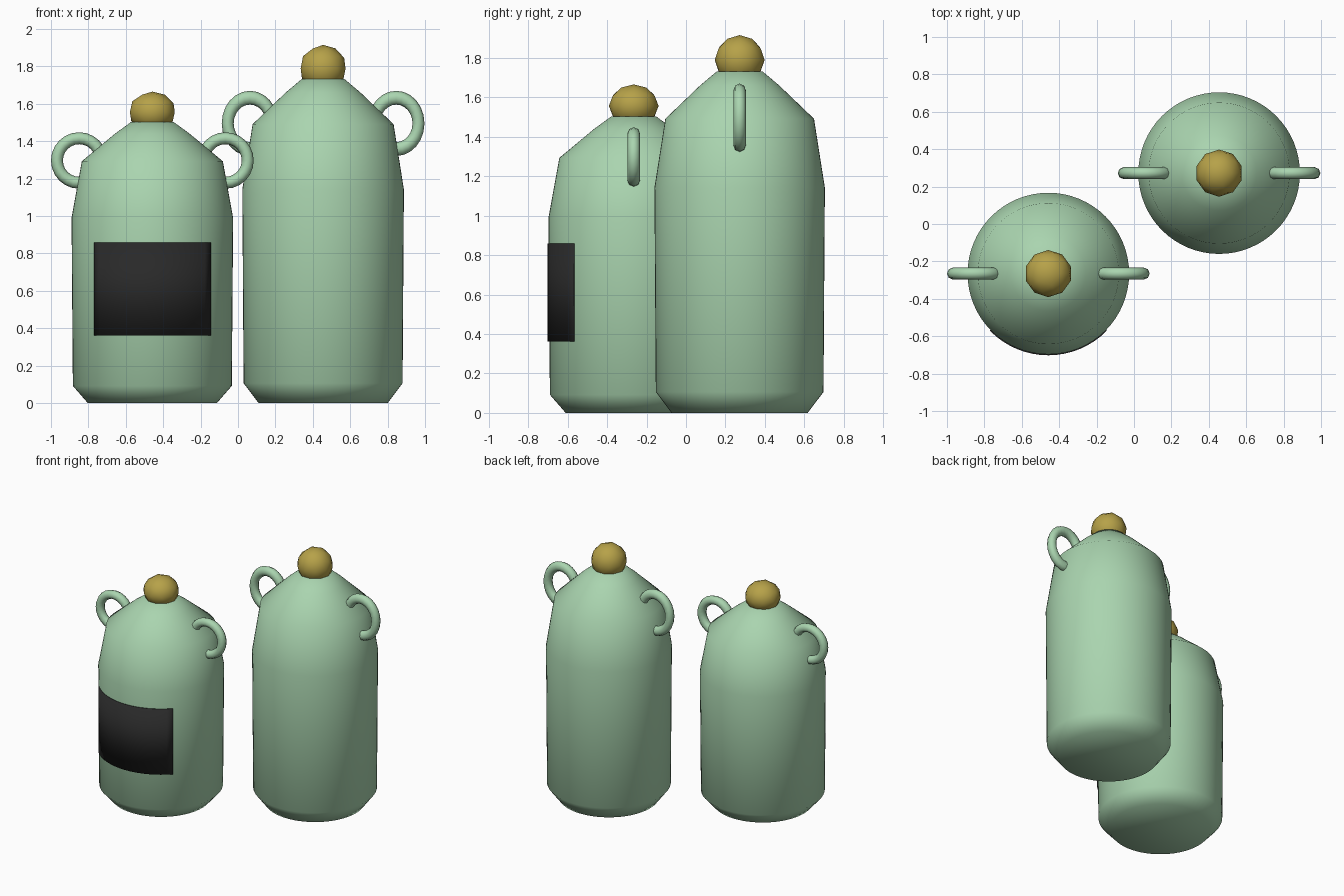
import bpy, bmesh, math
from mathutils import Matrix

if "Cube" in bpy.data.objects:
    bpy.data.objects.remove(bpy.data.objects["Cube"])


def material(name, rgb):
    m = bpy.data.materials.new(name)
    m.diffuse_color = (*rgb, 1.0)
    m.use_nodes = True
    m.node_tree.nodes["Principled BSDF"].inputs["Base Color"].default_value = m.diffuse_color
    return m


GREEN = material("sage green", (0.40, 0.66, 0.43))
GOLD = material("gold", (0.47, 0.36, 0.066))
BLACK = material("charcoal", (0.022, 0.022, 0.022))


def make_object(name, bm, mat, loc, smooth=True):
    bmesh.ops.recalc_face_normals(bm, faces=bm.faces[:])
    me = bpy.data.meshes.new(name)
    bm.to_mesh(me)
    bm.free()
    me.materials.append(mat)
    for p in me.polygons:
        p.use_smooth = smooth
    ob = bpy.data.objects.new(name, me)
    ob.location = loc
    bpy.context.collection.objects.link(ob)
    return ob


def lathe(rings, steps):
    """Closed solid of revolution from (radius, z) pairs."""
    bm = bmesh.new()
    loops = [[bm.verts.new((r * math.cos(2 * math.pi * i / steps),
                            r * math.sin(2 * math.pi * i / steps), z))
              for i in range(steps)] for r, z in rings]
    for a, b in zip(loops, loops[1:]):
        for i in range(steps):
            j = (i + 1) % steps
            bm.faces.new((a[i], a[j], b[j], b[i]))
    bm.faces.new(loops[0])
    bm.faces.new(loops[-1])
    return bm


def torus(major, minor, n=24, m=8):
    """Ring lying in the xz plane."""
    bm = bmesh.new()
    v = []
    for i in range(n):
        a = 2 * math.pi * i / n
        row = []
        for k in range(m):
            b = 2 * math.pi * k / m
            r = major + minor * math.cos(b)
            row.append(bm.verts.new((r * math.cos(a), minor * math.sin(b), r * math.sin(a))))
        v.append(row)
    for i in range(n):
        for k in range(m):
            p, q = (i + 1) % n, (k + 1) % m
            bm.faces.new((v[i][k], v[p][k], v[p][q], v[i][q]))
    return bm


# Jar profile: chamfered foot, tall body, tapered neck, sloped shoulder
PROFILE = [(0.345, 0), (0.425, 0.092), (0.432, 0.99), (0.377, 1.293),
           (0.20, 1.44), (0.115, 1.502)]


def make_jar(name, x, y, stretch, knob_z):
    # Body
    make_object(name + "_body", lathe([(r, z * stretch) for r, z in PROFILE], 64),
                GREEN, (x, y, 0))
    # Pair of ring handles
    for side, sx in (("left", -1), ("right", 1)):
        bm = torus(0.119, 0.032)
        bmesh.ops.transform(bm, matrix=Matrix.Diagonal((1, 1, stretch, 1)), verts=bm.verts)
        make_object(f"{name}_{side}_handle", bm, GREEN,
                    (x + sx * 0.391, y, 1.297 * stretch))
    # Round knob on the lid
    bm = bmesh.new()
    bmesh.ops.create_icosphere(bm, subdivisions=2, radius=0.126)
    bmesh.ops.transform(bm, matrix=Matrix.Diagonal((1, 1, stretch / 1.153, 1)), verts=bm.verts)
    make_object(name + "_knob", bm, GOLD, (x, y, knob_z))


make_jar("small_jar", -0.458, -0.265, 1.0, 1.556)
make_jar("large_jar", 0.455, 0.272, 1.153, 1.789)

# Curved label plate wrapped on the front of the small jar
bm = bmesh.new()
cols = []
for i in range(17):
    a = math.radians(-90 - 45.7 + 91.4 * i / 16)
    cols.append([bm.verts.new((0.437 * math.cos(a), 0.437 * math.sin(a), z))
                 for z in (0.362, 0.858)])
for a, b in zip(cols, cols[1:]):
    bm.faces.new((a[0], b[0], b[1], a[1]))
label = make_object("label", bm, BLACK, (-0.458, -0.265, 0))
solid = label.modifiers.new("thickness", "SOLIDIFY")
solid.thickness = 0.008
solid.offset = -1
